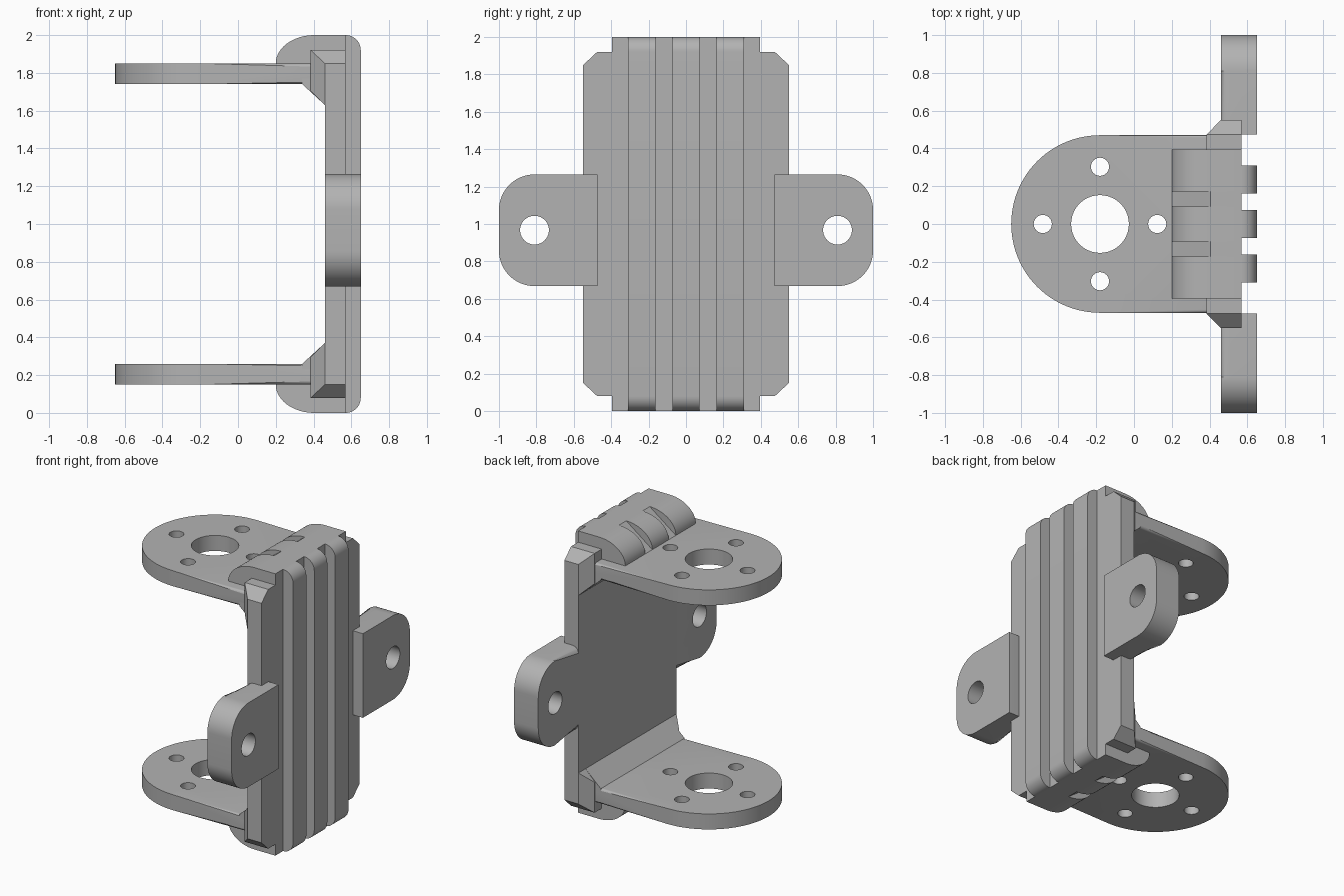
import bpy, bmesh
from math import sin, cos, pi, radians
from mathutils import Vector, Matrix

cube = bpy.data.objects.get("Cube")
if cube:
    bpy.data.objects.remove(cube)

grey = bpy.data.materials.new("plain grey")
grey.use_nodes = True
GREY = (0.45, 0.45, 0.45, 1)
grey.diffuse_color = GREY
grey.node_tree.nodes["Principled BSDF"].inputs["Base Color"].default_value = GREY

# Objects have their origin at mid height, so mirroring in z makes the lower half
MID = 1.0


def place(axis, a, b, c):
    """Point with 2D position (a, b) across the axis and c along it."""
    return {"x": (c, a, b), "y": (a, c, b), "z": (a, b, c)}[axis]


def finish(name, bm, mirror=None):
    bmesh.ops.recalc_face_normals(bm, faces=bm.faces)
    mesh = bpy.data.meshes.new(name)
    bm.to_mesh(mesh)
    bm.free()
    mesh.materials.append(grey)
    ob = bpy.data.objects.new(name, mesh)
    ob.location.z = MID
    bpy.context.collection.objects.link(ob)
    if mirror:
        mod = ob.modifiers.new("mirror", "MIRROR")
        mod.use_axis = [mirror == a for a in "xyz"]
        mod.use_mirror_merge = False
    return ob


def prism(outline, axis, lo, hi, bm=None):
    """Extrude a 2D outline along an axis."""
    bm = bm or bmesh.new()
    rings = [[bm.verts.new(place(axis, a, b, c)) for a, b in outline] for c in (lo, hi)]
    bm.faces.new(rings[0])
    bm.faces.new(rings[1])
    n = len(outline)
    for i in range(n):
        j = (i + 1) % n
        bm.faces.new((rings[0][i], rings[0][j], rings[1][j], rings[1][i]))
    return bm


def round_rim(bm, axis, levels, radius):
    """Fillet the rim edges lying at the given levels of an axis."""
    k = "xyz".index(axis)
    edges = [e for e in bm.edges
             if any(all(abs(v.co[k] - c) < 1e-5 for v in e.verts) for c in levels)]
    bmesh.ops.bevel(bm, geom=edges, offset=radius, segments=5, profile=0.5,
                    affect="EDGES", clamp_overlap=True)


def arc(cx, cy, rx, ry, start, end, n=16):
    return [(cx + rx * cos(radians(start + (end - start) * i / n)),
             cy + ry * sin(radians(start + (end - start) * i / n))) for i in range(n + 1)]


def circle(cx, cy, r, n=40):
    return arc(cx, cy, r, r, 0, 360 * (n - 1) / n, n - 1)


def drill(ob, holes, axis, lo, hi):
    """Cut round holes (a, b, radius) through an object along an axis."""
    bm = bmesh.new()
    for a, b, r in holes:
        prism(circle(a, b, r), axis, lo, hi, bm)
    cutter = finish("hole_cutter", bm)
    mod = ob.modifiers.new("holes", "BOOLEAN")
    mod.operation, mod.solver, mod.object = "DIFFERENCE", "EXACT", cutter
    bpy.context.view_layer.objects.active = ob
    bpy.ops.object.modifier_move_to_index(modifier="holes", index=0)
    bpy.ops.object.modifier_apply(modifier="holes")
    bpy.data.objects.remove(cutter)


def smooth(ob):
    bpy.ops.object.select_all(action="DESELECT")
    ob.select_set(True)
    bpy.context.view_layer.objects.active = ob
    bpy.ops.object.shade_smooth_by_angle(angle=radians(32))


def rect(a0, a1, b0, b1):
    return [(a0, b0), (a1, b0), (a1, b1), (a0, b1)]


INNER, OUTER, FACE = 0.46, 0.57, 0.65      # plate and rib positions in x
ARM_LO, ARM_HI, TOP = 0.74, 0.85, 1.0      # heights above the middle
HALF, EDGE = 0.47, 0.55                    # half widths of arm and plate
FOOT = 0.63                                # where the gusset meets the plate

# Back plate
finish("back_plate", prism(rect(INNER, OUTER, -ARM_HI, ARM_HI), "y", -EDGE, EDGE))

# Chamfered corner blocks at both ends of the plate
bm = bmesh.new()
for s in (-1, 1):
    for x, y, z in ((0.385, 0.475, 0.92), (0.385, 0.475, 0.705), (OUTER, 0.475, 0.92),
                    (INNER, EDGE, ARM_HI), (OUTER, EDGE, ARM_HI),
                    (INNER, EDGE, FOOT), (OUTER, EDGE, FOOT)):
        bm.verts.new((x, s * y, z))
bmesh.ops.convex_hull(bm, input=bm.verts)
bmesh.ops.dissolve_limit(bm, angle_limit=0.01, verts=bm.verts, edges=bm.edges)
finish("corner_blocks", bm, "z")

# Sloped gussets between arms and plate
finish("gussets", prism([(INNER, FOOT), (0.34, ARM_LO), (0.34, ARM_LO + 0.03),
                         (INNER, ARM_LO + 0.03)], "y", -HALF, HALF), "z")

# Round-ended arms with a large bore and four screw holes
AX = -0.18
bm = prism([(0.5, -HALF)] + [(0.5, HALF)] + arc(AX, 0, HALF, HALF, 90, 270, 48),
           "z", ARM_LO, ARM_HI)
round_rim(bm, "z", (ARM_LO, ARM_HI), 0.02)
arms = finish("arms", bm, "z")
screws = [(AX + 0.303 * cos(i * pi / 2), 0.303 * sin(i * pi / 2), 0.048) for i in range(4)]
drill(arms, [(AX, 0, 0.153)] + screws, "z", 0.6, TOP)
smooth(arms)

# Rounded humps over the arm roots, with a flat-floored slot between the strips
full = [(OUTER, ARM_HI - 0.03), (OUTER, TOP)] + arc(0.405, ARM_HI, 0.205, 0.15, 90, 180, 20) \
    + [(0.2, ARM_HI - 0.03)]
slotted = [(OUTER, ARM_HI - 0.03), (OUTER, TOP), (0.405, TOP), (0.2, ARM_HI),
           (0.2, ARM_HI - 0.03)]
bm = bmesh.new()
cuts = [-0.395, -0.172, -0.092, 0.092, 0.172, 0.395]
for i, (lo, hi) in enumerate(zip(cuts, cuts[1:])):
    prism(slotted if i % 2 else full, "y", lo, hi, bm)
smooth(finish("arm_root_humps", bm, "z"))

# Three outer ribs wrapping round the ends
R = FACE - OUTER
rib = arc(OUTER, TOP - R, R, R, 90, 0, 10) + arc(OUTER, R - TOP, R, R, 0, -90, 10)
rib += [(OUTER - 0.03, -TOP), (OUTER - 0.03, TOP)]
bm = bmesh.new()
for lo, hi in ((-0.31, -0.162), (-0.073, 0.073), (0.162, 0.31)):
    prism(rib, "y", lo, hi, bm)
smooth(finish("outer_ribs", bm))

# Side mounting ears with one bolt hole each
LOW, HIGH, CR = -0.332, 0.265, 0.19
outline = [(0.473, LOW)] + arc(1 - CR, LOW + CR, CR, CR, -90, 0) \
    + arc(1 - CR, HIGH - CR, CR, CR, 0, 90) + [(0.473, HIGH)]
bm = prism(outline, "x", INNER, FACE)
round_rim(bm, "x", (INNER,), 0.05)
ears = finish("mounting_ears", bm, "y")
drill(ears, [(0.81, -0.033, 0.077)], "x", 0.3, 0.8)
smooth(ears)
